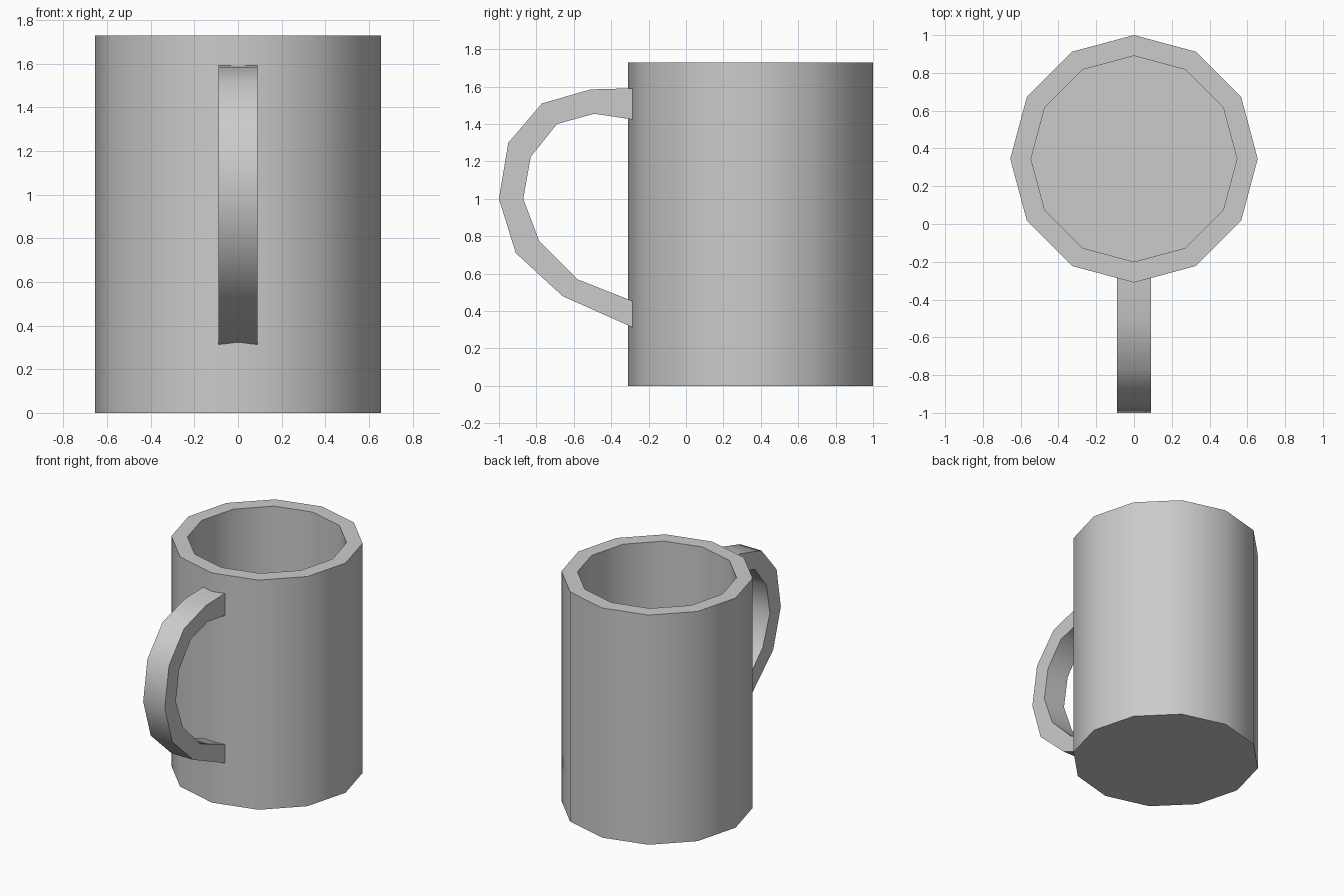
import bpy, bmesh, math

cube = bpy.data.objects.get("Cube")
if cube:
    bpy.data.objects.remove(cube, do_unlink=True)

grey = bpy.data.materials.new("plain grey")
grey.use_nodes = True
grey.diffuse_color = (0.6, 0.6, 0.6, 1)
grey.node_tree.nodes["Principled BSDF"].inputs["Base Color"].default_value = grey.diffuse_color

SIDES = 12
CENTRE_Y = 0.345


def finish(name, bm):
    """Turn a bmesh into a grey object, smooth except at hard edges."""
    bmesh.ops.recalc_face_normals(bm, faces=bm.faces)
    mesh = bpy.data.meshes.new(name)
    bm.to_mesh(mesh)
    bm.free()
    mesh.materials.append(grey)
    obj = bpy.data.objects.new(name, mesh)
    bpy.context.collection.objects.link(obj)
    bpy.ops.object.select_all(action='DESELECT')
    obj.select_set(True)
    bpy.context.view_layer.objects.active = obj
    bpy.ops.object.shade_smooth_by_angle(angle=math.radians(50))
    return obj


def skin(bm, rings, closed):
    """Join successive rings of vertices with quads."""
    for a, b in zip(rings, rings[1:]):
        n = len(a)
        for i in range(n if closed else n - 1):
            bm.faces.new((a[i], a[(i + 1) % n], b[(i + 1) % n], b[i]))
    bm.faces.new(rings[0])
    bm.faces.new(rings[-1])


# Mug body: outer wall, rim, inner wall and floor
bm = bmesh.new()
rings = []
for radius, z in [(0.655, 0), (0.655, 1.73), (0.545, 1.73), (0.545, 0.11)]:
    turn = [math.tau * i / SIDES for i in range(SIDES)]
    rings.append([bm.verts.new((radius * math.cos(a),
                                CENTRE_Y + radius * math.sin(a), z)) for a in turn])
skin(bm, rings, True)
finish("mug_body", bm)

# Handle: a rectangular section swept along a C, ends sunk into the wall
outer = [(-0.25, 1.592), (-0.51, 1.585), (-0.77, 1.51), (-0.95, 1.30),
         (-1.0, 1.0), (-0.91, 0.71), (-0.66, 0.48), (-0.25, 0.297)]
inner = [(-0.25, 1.419), (-0.49, 1.455), (-0.69, 1.40), (-0.83, 1.225),
         (-0.87, 1.0), (-0.785, 0.775), (-0.58, 0.57), (-0.25, 0.439)]
bm = bmesh.new()
rings = []
for o, i in zip(outer, inner):
    section = [(-0.09, *o), (0.09, *o), (0.09, *i), (-0.09, *i)]
    rings.append([bm.verts.new(p) for p in section])
skin(bm, rings, True)
finish("handle", bm)
